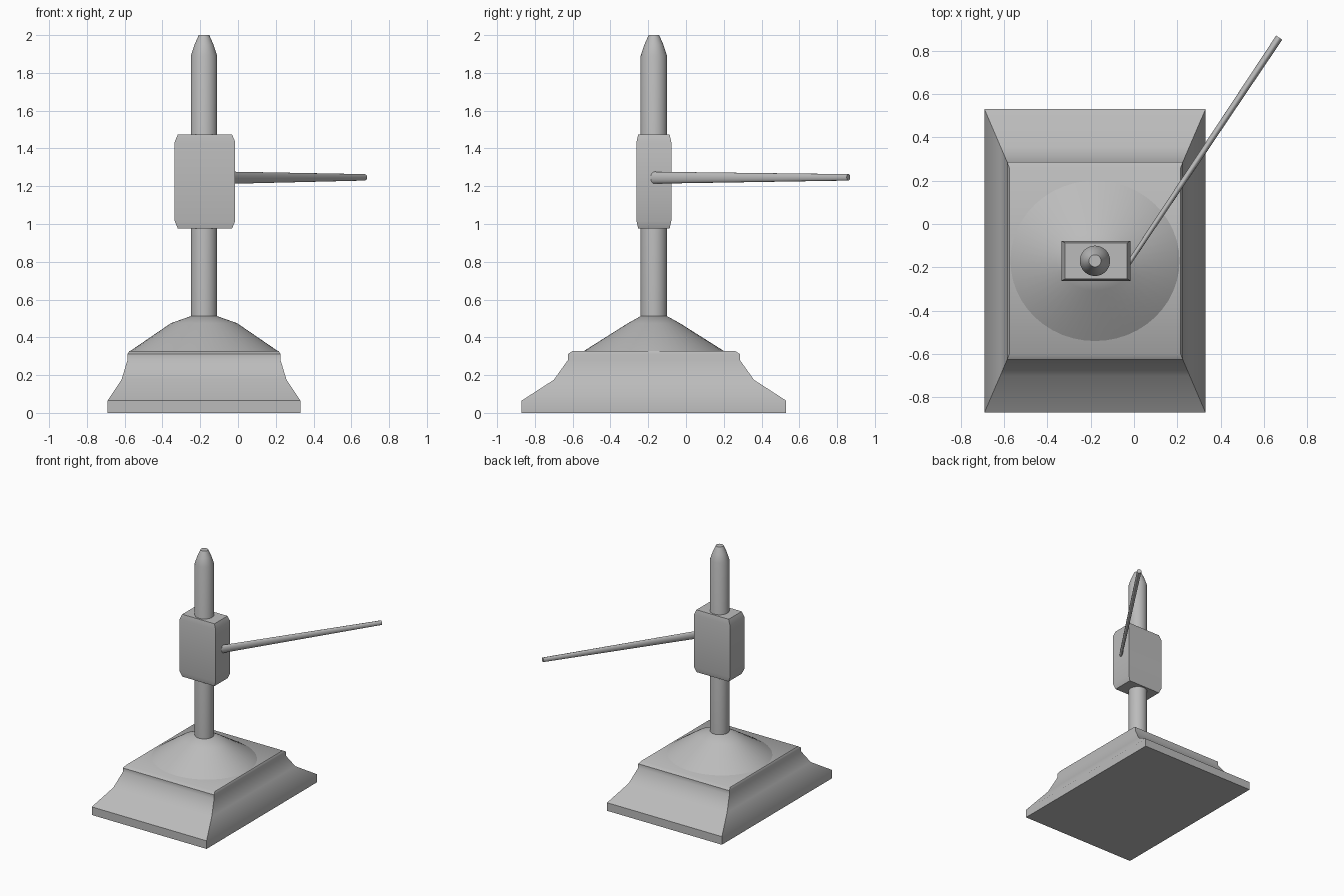
import bpy, bmesh, math
from mathutils import Vector

if "Cube" in bpy.data.objects:
    bpy.data.objects.remove(bpy.data.objects["Cube"], do_unlink=True)

GREY = (0.5, 0.5, 0.5, 1.0)
mat = bpy.data.materials.new("plain grey")
mat.use_nodes = True
mat.diffuse_color = GREY
mat.node_tree.nodes["Principled BSDF"].inputs["Base Color"].default_value = GREY

CX, CY = -0.18, -0.17  # axis of the stand


def loft(name, rings, angle=40):
    """Skin a list of equal-length point rings and cap both ends."""
    bm = bmesh.new()
    loops = [[bm.verts.new(p) for p in ring] for ring in rings]
    n = len(loops[0])
    for a, b in zip(loops, loops[1:]):
        for i in range(n):
            j = (i + 1) % n
            bm.faces.new((a[i], a[j], b[j], b[i]))
    bm.faces.new(loops[0][::-1])
    bm.faces.new(loops[-1])
    bmesh.ops.recalc_face_normals(bm, faces=bm.faces)
    mesh = bpy.data.meshes.new(name)
    bm.to_mesh(mesh)
    bm.free()
    mesh.materials.append(mat)
    obj = bpy.data.objects.new(name, mesh)
    bpy.context.collection.objects.link(obj)
    bpy.ops.object.select_all(action='DESELECT')
    obj.select_set(True)
    bpy.context.view_layer.objects.active = obj
    bpy.ops.object.shade_smooth_by_angle(angle=math.radians(angle))
    return obj


def rect(hx, hy, z, cx=CX, cy=CY):
    return [(cx + sx * hx, cy + sy * hy, z)
            for sx, sy in ((-1, -1), (1, -1), (1, 1), (-1, 1))]


def oval(rx, ry, z, n=48):
    return [(CX + rx * math.cos(2 * math.pi * i / n),
             CY + ry * math.sin(2 * math.pi * i / n), z) for i in range(n)]


# Stepped rectangular foot
loft("base", [rect(*r) for r in (
    (0.51, 0.70, 0.0), (0.51, 0.70, 0.065), (0.437, 0.53, 0.175),
    (0.405, 0.455, 0.28), (0.405, 0.455, 0.312), (0.395, 0.43, 0.328))])

# Conical mound on the foot
loft("base_cone", [oval(*r) for r in (
    (0.39, 0.37, 0.32), (0.39, 0.37, 0.328),
    (0.175, 0.137, 0.475), (0.07, 0.07, 0.512))])

# Upright post with a tapered tip
loft("post", [oval(r, r, z) for r, z in (
    (0.07, 0.45), (0.07, 1.89), (0.05, 1.95), (0.028, 2.0))])

# Sliding clamp block with chamfered ends
loft("clamp_block", [rect(hx, hy, z, -0.175, CY) for hx, hy, z in (
    (0.143, 0.083, 0.975), (0.16, 0.092, 1.015),
    (0.16, 0.092, 1.435), (0.143, 0.083, 1.475))], 50)

# Slim arm, tall and narrow at the clamp and round at its free end
start, end = Vector((-0.03, -0.19, 1.245)), Vector((0.67, 0.86, 1.247))
side = (end - start).cross(Vector((0, 0, 1))).normalized()


def arm_ring(centre, width, height, n=16):
    angles = [2 * math.pi * i / n for i in range(n)]
    return [centre + side * width * math.cos(a) + Vector((0, 0, height * math.sin(a)))
            for a in angles]


loft("arm", [arm_ring(start, 0.011, 0.032), arm_ring(end, 0.017, 0.017)])
